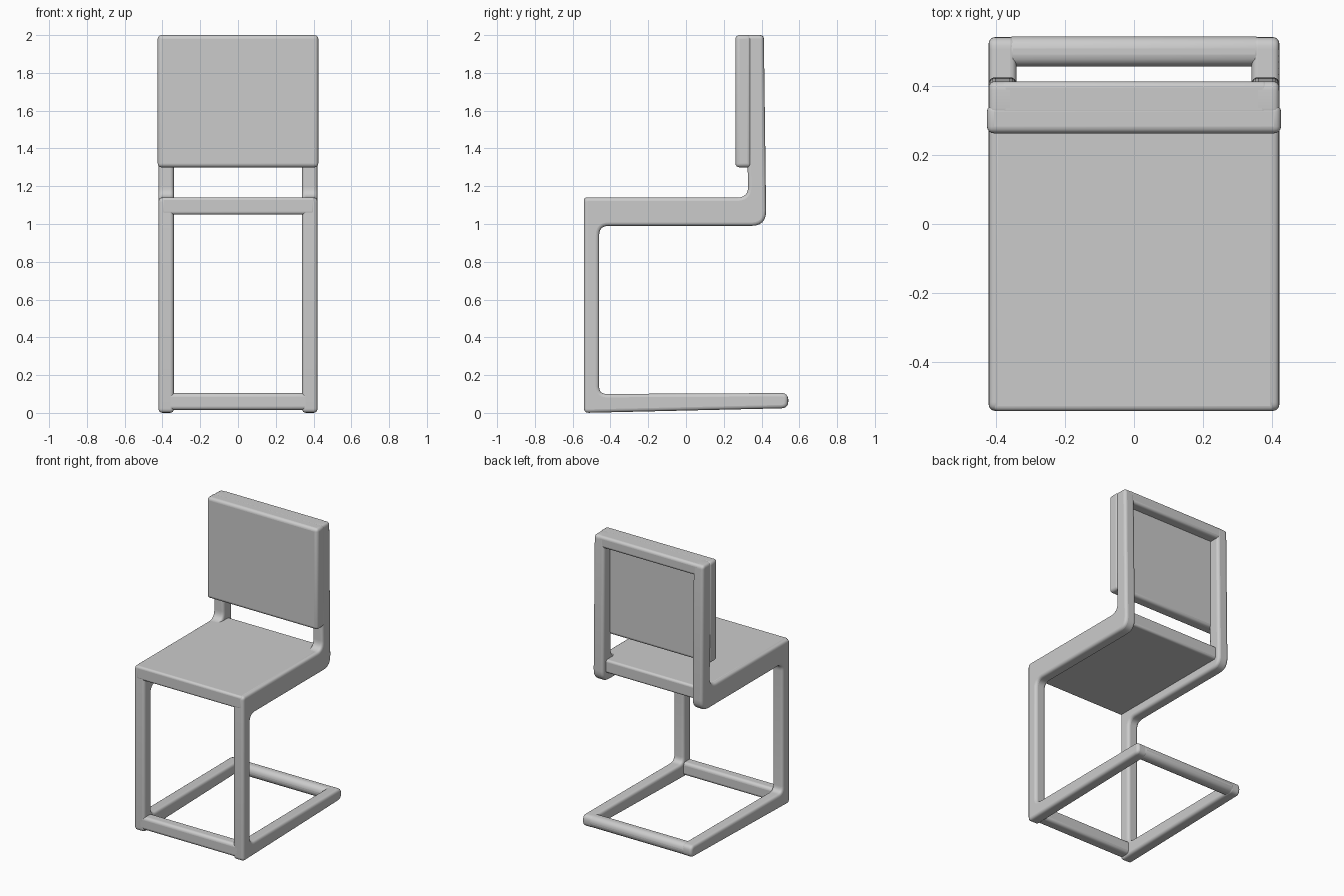
import bpy
import bmesh
from math import radians
from mathutils import Vector

if "Cube" in bpy.data.objects:
    bpy.data.objects.remove(bpy.data.objects["Cube"])


def finish(name, bm, bevel, segments=4, mirror=False):
    """Turn a bmesh into a softly bevelled, smooth-shaded object."""
    bmesh.ops.recalc_face_normals(bm, faces=bm.faces)
    mesh = bpy.data.meshes.new(name)
    bm.to_mesh(mesh)
    bm.free()
    obj = bpy.data.objects.new(name, mesh)
    bpy.context.collection.objects.link(obj)
    mod = obj.modifiers.new("soft_edges", 'BEVEL')
    mod.width = bevel
    mod.segments = segments
    mod.limit_method = 'ANGLE'
    mod.angle_limit = radians(50)
    mod.use_clamp_overlap = False
    if mirror:
        obj.modifiers.new("other_side", 'MIRROR').use_axis[0] = True
    bpy.ops.object.select_all(action='DESELECT')
    bpy.context.view_layer.objects.active = obj
    obj.select_set(True)
    bpy.ops.object.shade_smooth_by_angle(angle=radians(35))
    return obj


def box(name, lo, hi, bevel):
    bm = bmesh.new()
    bmesh.ops.create_cube(bm, size=1)
    lo, hi = Vector(lo), Vector(hi)
    for v in bm.verts:
        v.co = Vector((lo[i] + (v.co[i] + 0.5) * (hi[i] - lo[i]) for i in range(3)))
    return finish(name, bm, bevel)


def rounded(corners, steps=6):
    """Round each (y, z, radius) corner of a closed outline."""
    pts = []
    n = len(corners)
    for i, (y, z, r) in enumerate(corners):
        c = Vector((y, z))
        a = c + (Vector(corners[i - 1][:2]) - c).normalized() * r
        b = c + (Vector(corners[(i + 1) % n][:2]) - c).normalized() * r
        for k in range(steps + 1):
            t = k / steps
            pts.append(a * (1 - t) ** 2 + c * 2 * t * (1 - t) + b * t * t)
    return pts


# Cantilever side frame: floor runner, front leg, seat rail and back post
outline = [
    (0.54, 0.025, 0.035), (0.54, 0.105, 0.035), (-0.46, 0.10, 0.04),
    (-0.46, 0.99, 0.05), (0.425, 0.99, 0.08), (0.412, 2.0, 0.025),
    (0.31, 2.0, 0.025), (0.33, 1.14, 0.06), (-0.54, 1.14, 0.025),
    (-0.54, 0.0, 0.025),
]
bm = bmesh.new()
face = bm.faces.new([bm.verts.new((0.34, p.x, p.y)) for p in rounded(outline)])
side = bmesh.ops.extrude_face_region(bm, geom=[face], use_keep_orig=True)
bmesh.ops.translate(bm, vec=(0.08, 0, 0),
                    verts=[g for g in side["geom"] if isinstance(g, bmesh.types.BMVert)])
finish("side_frame", bm, 0.018, mirror=True)

# Cross bars of the floor base
box("front_base_bar", (-0.39, -0.54, 0.015), (0.39, -0.46, 0.105), 0.02)
box("rear_base_bar", (-0.385, 0.455, 0.025), (0.385, 0.542, 0.105), 0.035)

# Seat panel, flush with the side rails
box("seat", (-0.408, -0.541, 1.05), (0.408, 0.39, 1.141), 0.015)

# Backrest: full-width front pad and the top rail of the rear frame
box("back_pad", (-0.425, 0.262, 1.30), (0.425, 0.345, 2.0), 0.02)
box("back_top_rail", (-0.39, 0.31, 1.92), (0.39, 0.412, 2.0), 0.018)
